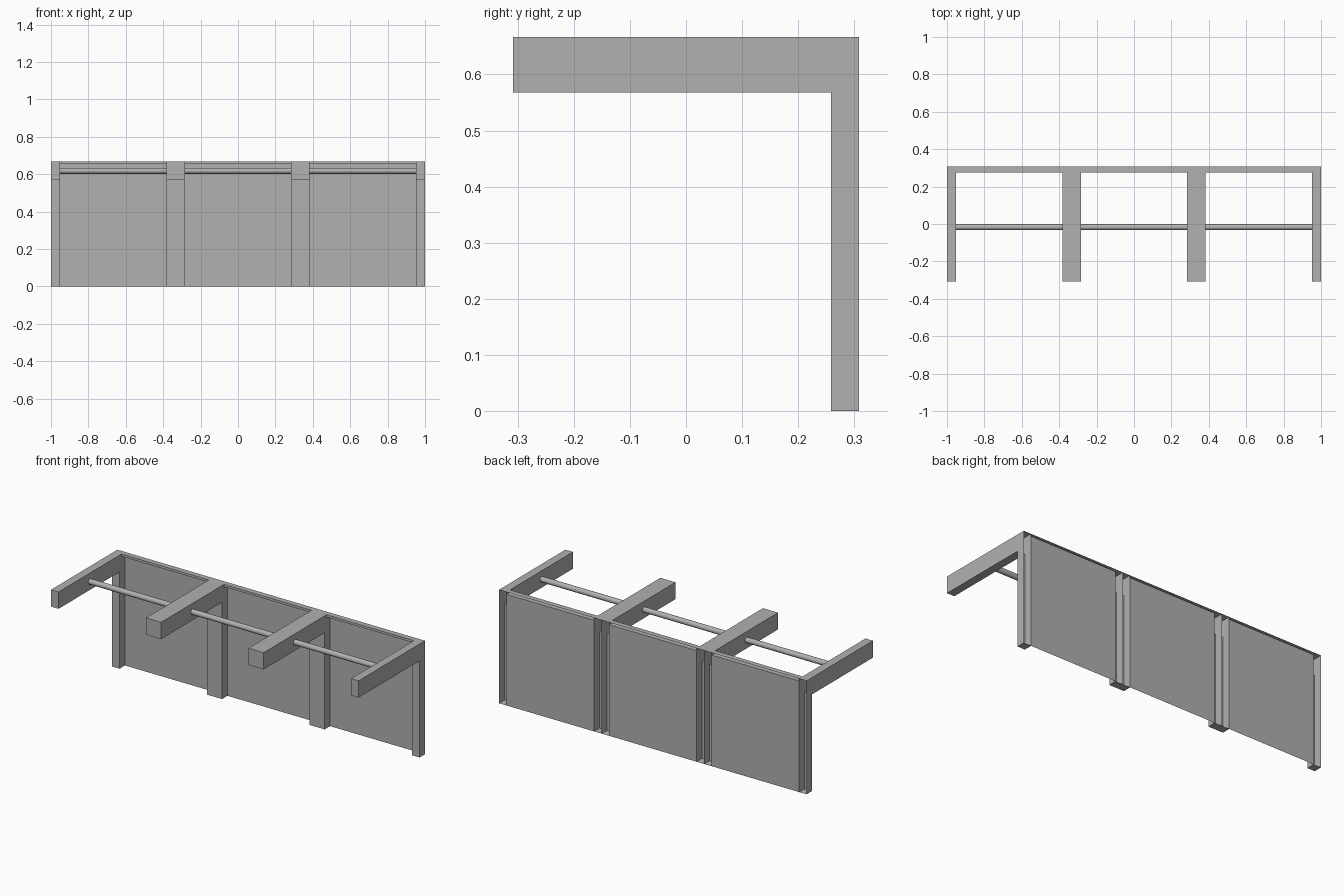
import bpy, bmesh, math

if "Cube" in bpy.data.objects:
    bpy.data.objects.remove(bpy.data.objects["Cube"])

TOP, BACK, FRONT = 0.667, 0.308, -0.308
POST_Y, ARM_Z = 0.258, 0.568        # inner lines of the L-shaped frame
RAIL_Y, RAIL_Z = 0.276, 0.653
BAY, POST_W = 2 / 3, 0.049

# Dark grey finish shared by all parts
grey = bpy.data.materials.new("dark_grey")
grey.diffuse_color = (0.44, 0.44, 0.44, 1)
grey.use_nodes = True
grey.node_tree.nodes["Principled BSDF"].inputs["Base Color"].default_value = grey.diffuse_color

# L outline; the last edge (the back) stays open, as the frames are hollow shells
L = [(BACK, TOP), (FRONT, TOP), (FRONT, ARM_Z), (POST_Y, ARM_Z), (POST_Y, 0), (BACK, 0)]


def make(name, bm):
    me = bpy.data.meshes.new(name)
    bm.to_mesh(me)
    bm.free()
    me.materials.append(grey)
    ob = bpy.data.objects.new(name, me)
    bpy.context.collection.objects.link(ob)
    return ob


def strip(bm, profile, x0, x1):
    """Sweep an open (y, z) profile along x."""
    a = [bm.verts.new((x0, y, z)) for y, z in profile]
    b = [bm.verts.new((x1, y, z)) for y, z in profile]
    for i in range(len(profile) - 1):
        bm.faces.new((a[i], a[i + 1], b[i + 1], b[i]))
    return a, b


def frame(name, xs):
    """Open-backed L frame with an L-shaped web at every x in xs."""
    bm = bmesh.new()
    for x0, x1 in zip(xs, xs[1:]):
        a, b = strip(bm, L, x0, x1)
        bm.faces.new(a)
        if x1 == xs[-1]:
            bm.faces.new(b[::-1])
    bmesh.ops.remove_doubles(bm, verts=bm.verts, dist=1e-5)
    bmesh.ops.recalc_face_normals(bm, faces=bm.faces)
    return make(name, bm)


# Frames: single at the ends, double width with a centre web between bays
frame("end_frame_left", [-1, -1 + POST_W])
frame("end_frame_right", [1 - POST_W, 1])
for side, x in (("left", -BAY / 2), ("right", BAY / 2)):
    frame("middle_frame_" + side, [x - POST_W, x, x + POST_W])

for i in range(3):
    cx = (i - 1) * BAY
    x0, x1 = cx - BAY / 2 + POST_W, cx + BAY / 2 - POST_W

    # Thin back panel
    bm = bmesh.new()
    strip(bm, [(BACK, 0), (BACK, RAIL_Z)], x0, x1)
    make(f"back_panel_{i + 1}", bm)

    # Top rail, a channel open at the back
    bm = bmesh.new()
    strip(bm, [(BACK, TOP), (RAIL_Y, TOP), (RAIL_Y, RAIL_Z), (BACK, RAIL_Z)], x0, x1)
    make(f"top_rail_{i + 1}", bm)

    # Hanging rod
    bpy.ops.mesh.primitive_cylinder_add(vertices=16, radius=0.016, depth=x1 - x0,
                                        location=(cx, -0.017, 0.618),
                                        rotation=(0, math.pi / 2, 0))
    rod = bpy.context.object
    rod.name = f"hanging_rod_{i + 1}"
    rod.data.materials.append(grey)
    bpy.ops.object.shade_smooth_by_angle()
